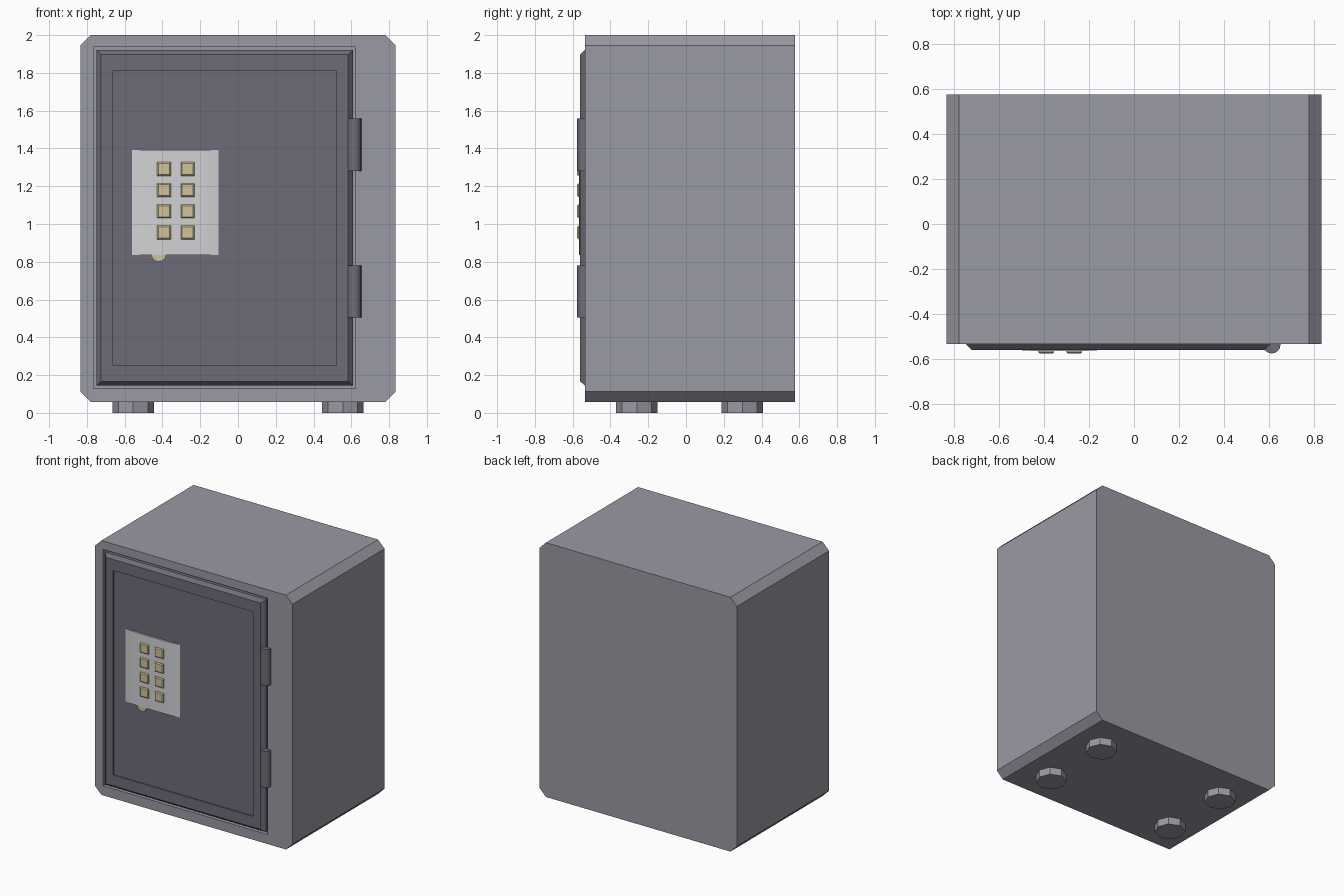
import bpy, bmesh, math
from mathutils import Matrix

cube = bpy.data.objects.get("Cube")
if cube:
    bpy.data.objects.remove(cube, do_unlink=True)


def material(name, rgb):
    m = bpy.data.materials.new(name)
    m.use_nodes = True
    m.diffuse_color = (*rgb, 1)
    m.node_tree.nodes["Principled BSDF"].inputs["Base Color"].default_value = (*rgb, 1)
    return m


STEEL = material("grey steel", (0.32, 0.32, 0.37))
DARK = material("dark steel", (0.155, 0.152, 0.19))
PALE = material("pale keypad", (0.65, 0.65, 0.67))
BRASS = material("pale brass", (0.63, 0.54, 0.32))


def finish(name, bm, mat, smooth=False):
    bmesh.ops.recalc_face_normals(bm, faces=bm.faces)
    me = bpy.data.meshes.new(name)
    bm.to_mesh(me)
    bm.free()
    me.materials.append(mat)
    ob = bpy.data.objects.new(name, me)
    bpy.context.collection.objects.link(ob)
    bpy.ops.object.select_all(action="DESELECT")
    ob.select_set(True)
    bpy.context.view_layer.objects.active = ob
    if smooth:
        bpy.ops.object.shade_smooth_by_angle(angle=math.radians(35))
    return ob


def loft(name, loops, mat, smooth=False):
    """Skin a run of equal-length point loops and cap both ends."""
    bm = bmesh.new()
    rings = [[bm.verts.new(p) for p in loop] for loop in loops]
    for a, b in zip(rings, rings[1:]):
        for i in range(len(a)):
            j = (i + 1) % len(a)
            bm.faces.new((a[i], a[j], b[j], b[i]))
    bm.faces.new(rings[0])
    bm.faces.new(rings[-1])
    return finish(name, bm, mat, smooth)


def rect(x0, x1, z0, z1, y):
    return [(x0, y, z0), (x1, y, z0), (x1, y, z1), (x0, y, z1)]


def cylinder(name, sides, radius, depth, loc, mat, axis="Z", smooth=False):
    bm = bmesh.new()
    turn = Matrix.Rotation(math.pi / 2, 4, "X") if axis == "Y" else Matrix()
    bmesh.ops.create_cone(bm, cap_ends=True, segments=sides, radius1=radius, radius2=radius,
                          depth=depth, matrix=Matrix.Translation(loc) @ turn)
    return finish(name, bm, mat, smooth)


# Cabinet: chamfered profile run front to back, with a door opening cut in
W, LOW, HIGH, C = 0.835, 0.057, 2.0, 0.055
FRONT, BACK = -0.535, 0.577
outline = [(-W + C, LOW), (W - C, LOW), (W, LOW + C), (W, HIGH - C),
           (W - C, HIGH), (-W + C, HIGH), (-W, HIGH - C), (-W, LOW + C)]
opening = (-0.765, 0.622, 0.13, 1.936)
cutter = loft("opening_cutter", [rect(*opening, -0.7), rect(*opening, FRONT + 0.04)], STEEL)
cutter.hide_render = True
cabinet = loft("cabinet", [[(x, y, z) for x, z in outline] for y in (FRONT, BACK)], STEEL)
cut = cabinet.modifiers.new("opening", "BOOLEAN")
cut.operation = "DIFFERENCE"
cut.solver = "EXACT"
cut.object = cutter
bpy.ops.object.modifier_apply(modifier=cut.name)
bpy.data.objects.remove(cutter, do_unlink=True)

# Door: bevelled rim and a shallow sunken panel
edge = (-0.75, 0.61, 0.145, 1.921)
face = (-0.724, 0.583, 0.167, 1.897)
panel = (-0.663, 0.52, 0.25, 1.813)
loft("door", [rect(*edge, FRONT + 0.045), rect(*edge, FRONT), rect(*face, -0.561),
              rect(*panel, -0.561), rect(*panel, -0.553)], DARK)

# Hinges
for name, z in (("upper_hinge", 1.42), ("lower_hinge", 0.643)):
    cylinder(name, 16, 0.039, 0.277, (0.614, -0.538, z), DARK, smooth=True)

# Keypad: gently bowed plate
KX, KW, STEPS = -0.332, 0.23, 12
bow = [(KX - KW, -0.548), (KX + KW, -0.548)]
for i in range(STEPS + 1):
    t = 1 - 2 * i / STEPS
    bow.append((KX + KW * t, -0.566 + 0.011 * t ** 4))
loft("keypad", [[(x, y, z) for x, y in bow] for z in (0.837, 1.393)], PALE, smooth=True)

# Buttons: two columns of four
for col, x in enumerate((-0.392, -0.267)):
    for row in range(4):
        z = 0.955 + 0.112 * row
        loops = [rect(x - r, x + r, z - r, z + r, y)
                 for r, y in ((0.036, -0.555), (0.036, -0.57), (0.029, -0.577))]
        loft(f"button_{col + 1}_{row + 1}", loops, BRASS)

# Knob peeping out below the keypad
cylinder("knob", 12, 0.04, 0.02, (-0.42, -0.551, 0.84), BRASS, axis="Y")

# Feet
for side, x in (("right", -0.555), ("left", 0.555)):
    for end, y in (("front", -0.26), ("back", 0.298)):
        cylinder(f"{end}_{side}_foot", 8, 0.11, 0.06, (x, y, 0.03), STEEL)
